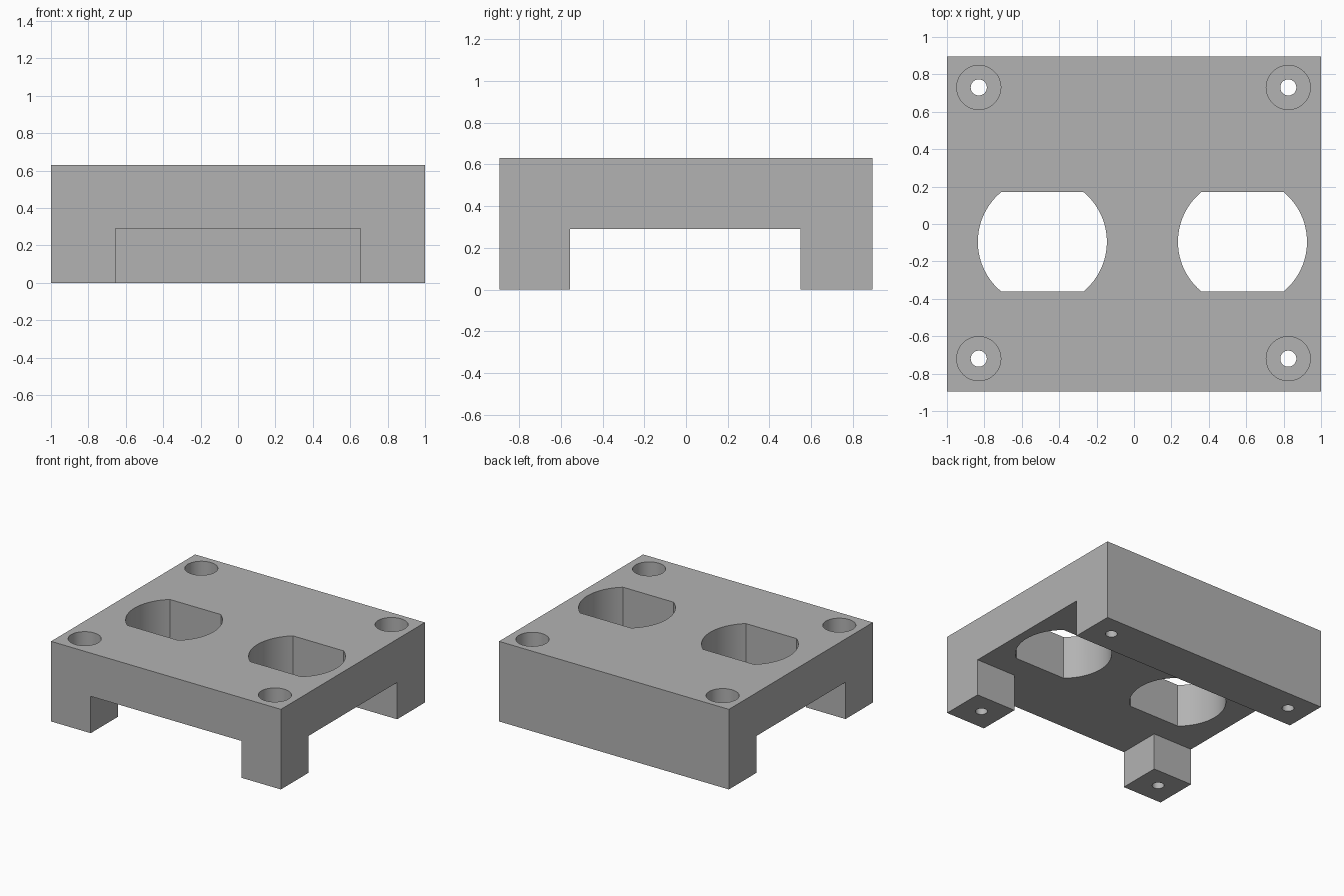
import bpy, bmesh, math

cube = bpy.data.objects.get("Cube")
if cube:
    bpy.data.objects.remove(cube, do_unlink=True)

DEPTH, HEIGHT, UNDERSIDE = 0.895, 0.63, 0.29

grey = bpy.data.materials.new("plain grey")
grey.use_nodes = True
grey.diffuse_color = (0.45, 0.45, 0.45, 1)
grey.node_tree.nodes["Principled BSDF"].inputs["Base Color"].default_value = (0.45, 0.45, 0.45, 1)


def prism(name, outline, z0, z1):
    """Extrude a closed xy outline from z0 up to z1."""
    bm = bmesh.new()
    face = bm.faces.new([bm.verts.new((x, y, z0)) for x, y in outline])
    top = bmesh.ops.extrude_face_region(bm, geom=[face])["geom"]
    bmesh.ops.translate(bm, vec=(0, 0, z1 - z0),
                        verts=[v for v in top if isinstance(v, bmesh.types.BMVert)])
    bmesh.ops.recalc_face_normals(bm, faces=bm.faces)
    mesh = bpy.data.meshes.new(name)
    bm.to_mesh(mesh)
    bm.free()
    mesh.materials.append(grey)
    obj = bpy.data.objects.new(name, mesh)
    bpy.context.collection.objects.link(obj)
    return obj


def rect(x0, x1, y0, y1):
    return [(x0, y0), (x1, y0), (x1, y1), (x0, y1)]


def arc(cx, cy, r, a0, a1, n):
    return [(cx + r * math.cos(a0 + (a1 - a0) * i / n),
             cy + r * math.sin(a0 + (a1 - a0) * i / n)) for i in range(n + 1)]


def circle(cx, cy, r, n=48):
    return arc(cx, cy, r, 0, math.tau, n)[:-1]


def socket(cx, cy=-0.095, r=0.345, half=0.265):
    """Round opening with flat front and back edges."""
    a = math.asin(half / r)
    return arc(cx, cy, r, -a, a, 24) + arc(cx, cy, r, math.pi - a, math.pi + a, 24)


body = prism("spacer_block", rect(-1, 1, -DEPTH, DEPTH), 0, HEIGHT)

# Underside: channel across the width, and a front gap that leaves two legs
cutters = [
    prism("channel_cutter", rect(-1.2, 1.2, -0.555, 0.55), -0.1, UNDERSIDE),
    prism("front_gap_cutter", rect(-0.655, 0.655, -1.1, 0), -0.1, UNDERSIDE),
]
# Two flat-sided socket openings
for x in (-0.49, 0.58):
    cutters.append(prism("socket_cutter", socket(x), 0.1, 0.8))
# Counterbored screw holes in the corners
for x in (-0.83, 0.825):
    for y in (-0.72, 0.73):
        cutters.append(prism("screw_hole_cutter", circle(x, y, 0.043), -0.1, 0.8))
        cutters.append(prism("counterbore_cutter", circle(x, y, 0.118), UNDERSIDE, 0.8))

for cutter in cutters:
    cutter.hide_render = True
    mod = body.modifiers.new(cutter.name, 'BOOLEAN')
    mod.operation = 'DIFFERENCE'
    mod.solver = 'EXACT'
    mod.object = cutter

# Bake the cuts and drop the cutters
bpy.context.view_layer.update()
evaluated = body.evaluated_get(bpy.context.evaluated_depsgraph_get())
cut_mesh = bpy.data.meshes.new_from_object(evaluated)
body.modifiers.clear()
body.data = cut_mesh
for cutter in cutters:
    bpy.data.objects.remove(cutter, do_unlink=True)

# Smooth round walls, sharp edges elsewhere
bpy.ops.object.select_all(action='DESELECT')
body.select_set(True)
bpy.context.view_layer.objects.active = body
bpy.ops.object.shade_smooth_by_angle(angle=math.radians(30))
